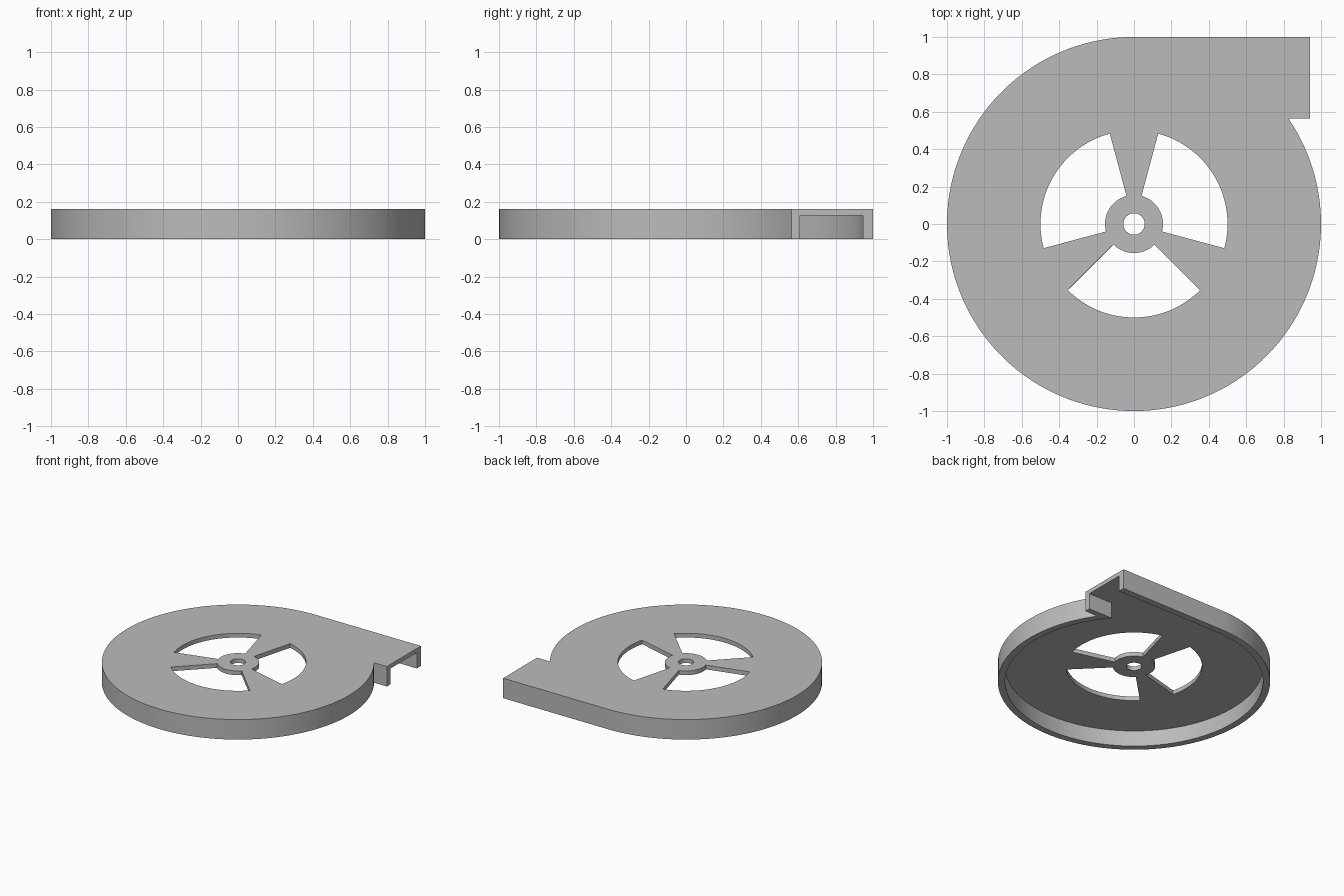
import bpy, bmesh, math

if "Cube" in bpy.data.objects:
    bpy.data.objects.remove(bpy.data.objects["Cube"], do_unlink=True)

HEIGHT, CEILING = 0.162, 0.128      # overall height, underside of the top plate
OUTER, INNER = 1.0, 0.947           # casing radius outside and inside
DUCT_END = 0.94
LIP_OUT, LIP_IN = 0.564, 0.609      # outer and inner side of the short duct wall


def arc(radius, start, end, steps):
    """Points on an arc about the origin, angles in degrees."""
    angles = [math.radians(start + (end - start) * i / steps) for i in range(steps + 1)]
    return [(radius * math.cos(a), radius * math.sin(a)) for a in angles]


def volute(radius, lip, end):
    """Round casing outline running tangentially into a straight duct."""
    stop = 360 + math.degrees(math.asin(lip / radius))
    return arc(radius, 90, stop, 120) + [(end, lip), (end, radius)]


def prism(name, loops, bottom, top):
    """Extrude a filled outline with holes between two heights."""
    curve = bpy.data.curves.new(name, "CURVE")
    curve.dimensions = "2D"
    curve.fill_mode = "BOTH"
    curve.extrude = (top - bottom) / 2
    for loop in loops:
        spline = curve.splines.new("POLY")
        spline.points.add(len(loop) - 1)
        for point, (x, y) in zip(spline.points, loop):
            point.co = (x, y, 0, 1)
        spline.use_cyclic_u = True
    helper = bpy.data.objects.new(name + " outline", curve)
    bpy.context.collection.objects.link(helper)
    bpy.context.view_layer.update()
    graph = bpy.context.evaluated_depsgraph_get()
    mesh = bpy.data.meshes.new_from_object(helper.evaluated_get(graph))
    bpy.data.objects.remove(helper, do_unlink=True)

    bm = bmesh.new()
    bm.from_mesh(mesh)
    bmesh.ops.remove_doubles(bm, verts=bm.verts, dist=1e-5)
    bmesh.ops.translate(bm, verts=bm.verts, vec=(0, 0, (top + bottom) / 2))
    bmesh.ops.recalc_face_normals(bm, faces=bm.faces)
    bm.to_mesh(mesh)
    bm.free()
    mesh.name = name
    obj = bpy.data.objects.new(name, mesh)
    bpy.context.collection.objects.link(obj)
    return obj


# Casing outline, three air openings between the spokes, and the shaft hole
loops = [volute(OUTER, LIP_OUT, DUCT_END), arc(0.057, 0, 348.75, 31)]
for centre in (30, 150, 270):
    loops.append(arc(0.5, centre - 45, centre + 45, 32)
                 + arc(0.155, centre + 45, centre - 45, 16))
casing = prism("fan_casing", loops, 0, HEIGHT)

# Hollow underside, open at the bottom and at the duct mouth
cutter = prism("cavity_cutter", [volute(INNER, LIP_IN, DUCT_END + 0.2)], -0.1, CEILING)
cutter.hide_render = True
cut = casing.modifiers.new("cavity", "BOOLEAN")
cut.operation = "DIFFERENCE"
cut.solver = "EXACT"
cut.object = cutter

bpy.ops.object.select_all(action="DESELECT")
casing.select_set(True)
bpy.context.view_layer.objects.active = casing
bpy.ops.object.modifier_apply(modifier=cut.name)
bpy.data.objects.remove(cutter, do_unlink=True)

# Plain grey finish
grey = bpy.data.materials.new("grey plastic")
grey.use_nodes = True
colour = (0.5, 0.5, 0.5, 1)
grey.diffuse_color = colour
grey.node_tree.nodes["Principled BSDF"].inputs["Base Color"].default_value = colour
casing.data.materials.clear()
casing.data.materials.append(grey)
for face in casing.data.polygons:
    face.material_index = 0

bpy.ops.object.shade_smooth_by_angle(angle=math.radians(30))
